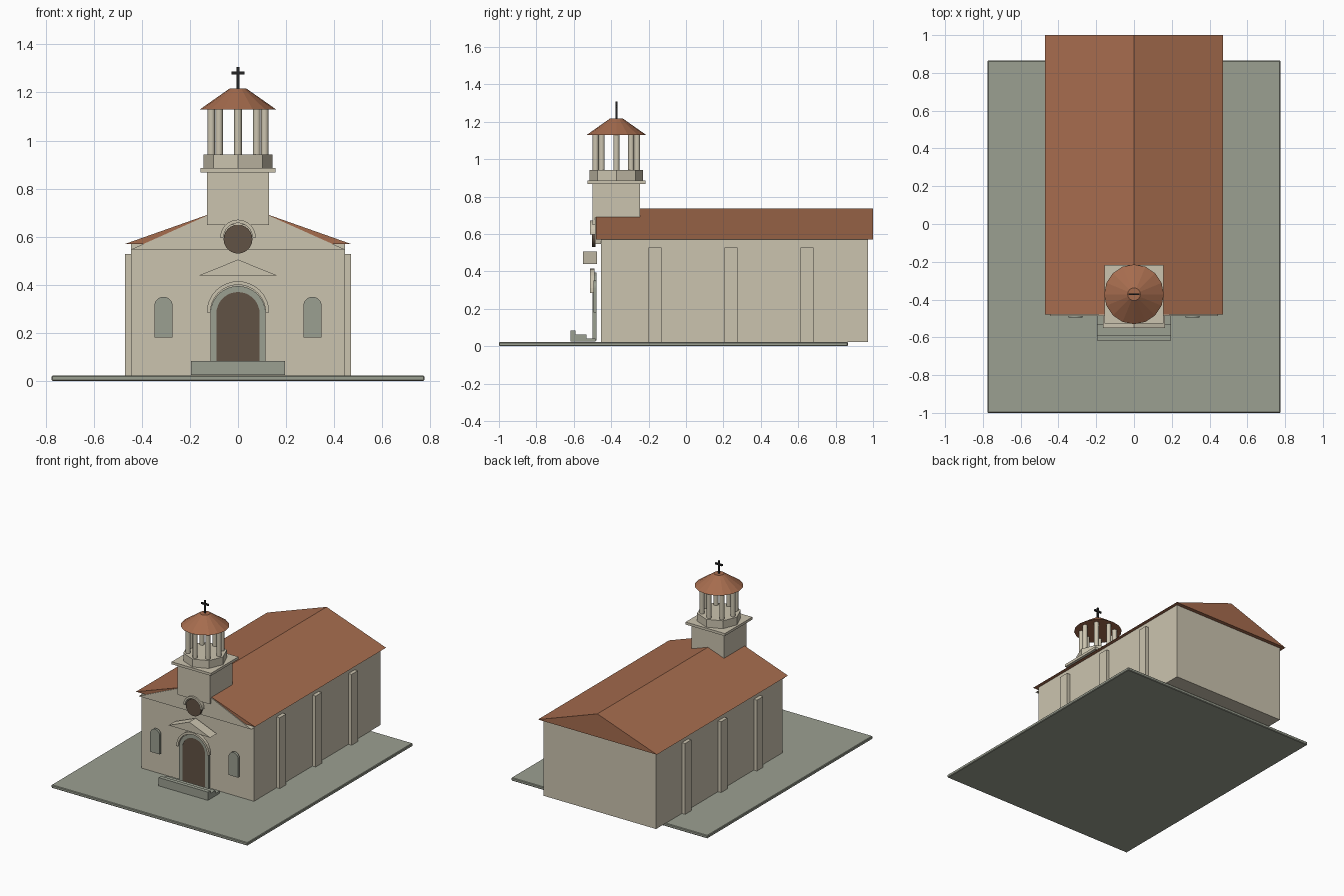
import bpy, bmesh, math
from mathutils import Matrix, Vector

if "Cube" in bpy.data.objects:
    bpy.data.objects.remove(bpy.data.objects["Cube"])


def material(name, rgb):
    m = bpy.data.materials.new(name)
    m.diffuse_color = (*rgb, 1)
    m.use_nodes = True
    m.node_tree.nodes["Principled BSDF"].inputs["Base Color"].default_value = m.diffuse_color
    return m


CREAM = material("cream_plaster", (0.60, 0.55, 0.43))
STONE = material("grey_stone", (0.33, 0.35, 0.285))
TILE = material("terracotta", (0.38, 0.15, 0.076))
WOOD = material("dark_wood", (0.12, 0.084, 0.058))
IRON = material("black_iron", (0.017, 0.017, 0.017))


def finish(name, bm, mat):
    bmesh.ops.recalc_face_normals(bm, faces=bm.faces[:])
    me = bpy.data.meshes.new(name)
    bm.to_mesh(me)
    bm.free()
    me.materials.append(mat)
    ob = bpy.data.objects.new(name, me)
    bpy.context.collection.objects.link(ob)
    return ob


def box(name, x0, x1, y0, y1, z0, z1, mat):
    bm = bmesh.new()
    size = Matrix.Diagonal((x1 - x0, y1 - y0, z1 - z0, 1))
    mid = Matrix.Translation(((x0 + x1) / 2, (y0 + y1) / 2, (z0 + z1) / 2))
    bmesh.ops.create_cube(bm, size=1, matrix=mid @ size)
    return finish(name, bm, mat)


def prism(name, outline, a, b, mat, axis="y"):
    """Extrude an outline (x,z along y, or y,z along x) from a to b."""
    bm = bmesh.new()
    put = (lambda u, v: (u, a, v)) if axis == "y" else (lambda u, v: (a, u, v))
    face = bm.faces.new([bm.verts.new(put(u, v)) for u, v in outline])
    new = bmesh.ops.extrude_face_region(bm, geom=[face])["geom"]
    step = Vector((0, b - a, 0)) if axis == "y" else Vector((b - a, 0, 0))
    bmesh.ops.translate(bm, vec=step,
                        verts=[g for g in new if isinstance(g, bmesh.types.BMVert)])
    return finish(name, bm, mat)


def cone(name, x, y, z0, z1, r0, r1, sides, mat):
    bm = bmesh.new()
    bmesh.ops.create_cone(bm, cap_ends=True, segments=sides, radius1=r0, radius2=r1,
                          depth=z1 - z0, matrix=Matrix.Translation((x, y, (z0 + z1) / 2)))
    return finish(name, bm, mat)


def arc(cx, cz, r, a0=0, a1=180, n=16):
    return [(cx + r * math.cos(math.radians(a0 + (a1 - a0) * i / n)),
             cz + r * math.sin(math.radians(a0 + (a1 - a0) * i / n))) for i in range(n + 1)]


def half_ring(cz, r_out, r_in):
    return arc(0, cz, r_out) + arc(0, cz, r_in)[::-1]


# Paved ground slab
slab = box("ground_slab", -0.775, 0.775, -1, 0.865, 0, 0.022, STONE)
bev = slab.modifiers.new("bevel", "BEVEL")
bev.width = 0.004

# Nave walls, roof and front gable
box("nave_walls", -0.445, 0.445, -0.455, 0.973, 0.022, 0.572, CREAM)
prism("nave_roof", [(-0.47, 0.57), (0.47, 0.57), (0, 0.736)], -0.48, 1.0, TILE)
prism("front_gable", [(-0.445, 0.547), (0.445, 0.547), (0, 0.745)], -0.486, -0.455, CREAM)

# Buttresses on both sides
for s, side in ((-1, "left"), (1, "right")):
    for y in (-0.165, 0.24, 0.646):
        x0, x1 = sorted((s * 0.44, s * 0.47))
        box("buttress_" + side, x0, x1, y - 0.035, y + 0.035, 0.022, 0.528, CREAM)
    # Arched front windows
    prism("window_" + side,
          [(s * 0.31 + 0.038, 0.18)] + arc(s * 0.31, 0.312, 0.038) + [(s * 0.31 - 0.038, 0.18)],
          -0.495, -0.478, STONE)

# Door with stone frame and arch moulding
prism("door", [(0.09, 0.03)] + arc(0, 0.28, 0.09) + [(-0.09, 0.03)], -0.498, -0.478, WOOD)
prism("door_frame",
      [(0.115, 0.03)] + arc(0, 0.28, 0.115) + [(-0.115, 0.03), (-0.09, 0.03)]
      + arc(0, 0.28, 0.09)[::-1] + [(0.09, 0.03)], -0.5, -0.478, STONE)
prism("door_arch", half_ring(0.285, 0.13, 0.115), -0.512, -0.488, CREAM)
prism("door_pediment", [(-0.165, 0.438), (0.165, 0.438), (0, 0.505)], -0.55, -0.476, CREAM)

# Entrance steps
prism("steps", [(-0.618, 0.024), (-0.618, 0.083), (-0.59, 0.083), (-0.59, 0.063),
                (-0.533, 0.063), (-0.533, 0.042), (-0.485, 0.042), (-0.485, 0.024)],
      -0.195, 0.195, STONE, axis="x")

# Round window and its hood
prism("round_window", arc(0, 0.59, 0.06, 0, 360, 24)[:-1], -0.503, -0.483, WOOD)
prism("round_window_hood", half_ring(0.597, 0.074, 0.06), -0.512, -0.486, CREAM)

# Bell tower
TY = -0.372
box("tower_base", -0.128, 0.128, -0.5, -0.246, 0.648, 0.87, CREAM)
box("tower_ledge", -0.155, 0.155, TY - 0.155, TY + 0.155, 0.868, 0.886, CREAM)
cone("belfry_drum", 0, TY, 0.886, 0.942, 0.143, 0.143, 8, CREAM)
for i in range(8):
    a = math.radians(45 * i)
    col = cone("belfry_column", 0.111 * math.cos(a), TY + 0.111 * math.sin(a),
               0.94, 1.132, 0.016, 0.016, 12, CREAM)
    for p in col.data.polygons:
        p.use_smooth = len(p.vertices) == 4
cone("belfry_roof", 0, TY, 1.13, 1.217, 0.158, 0.034, 16, TILE)

# Cross
box("cross_post", -0.006, 0.006, TY - 0.005, TY + 0.005, 1.21, 1.307, IRON)
box("cross_bar", -0.028, 0.028, TY - 0.005, TY + 0.005, 1.275, 1.287, IRON)
